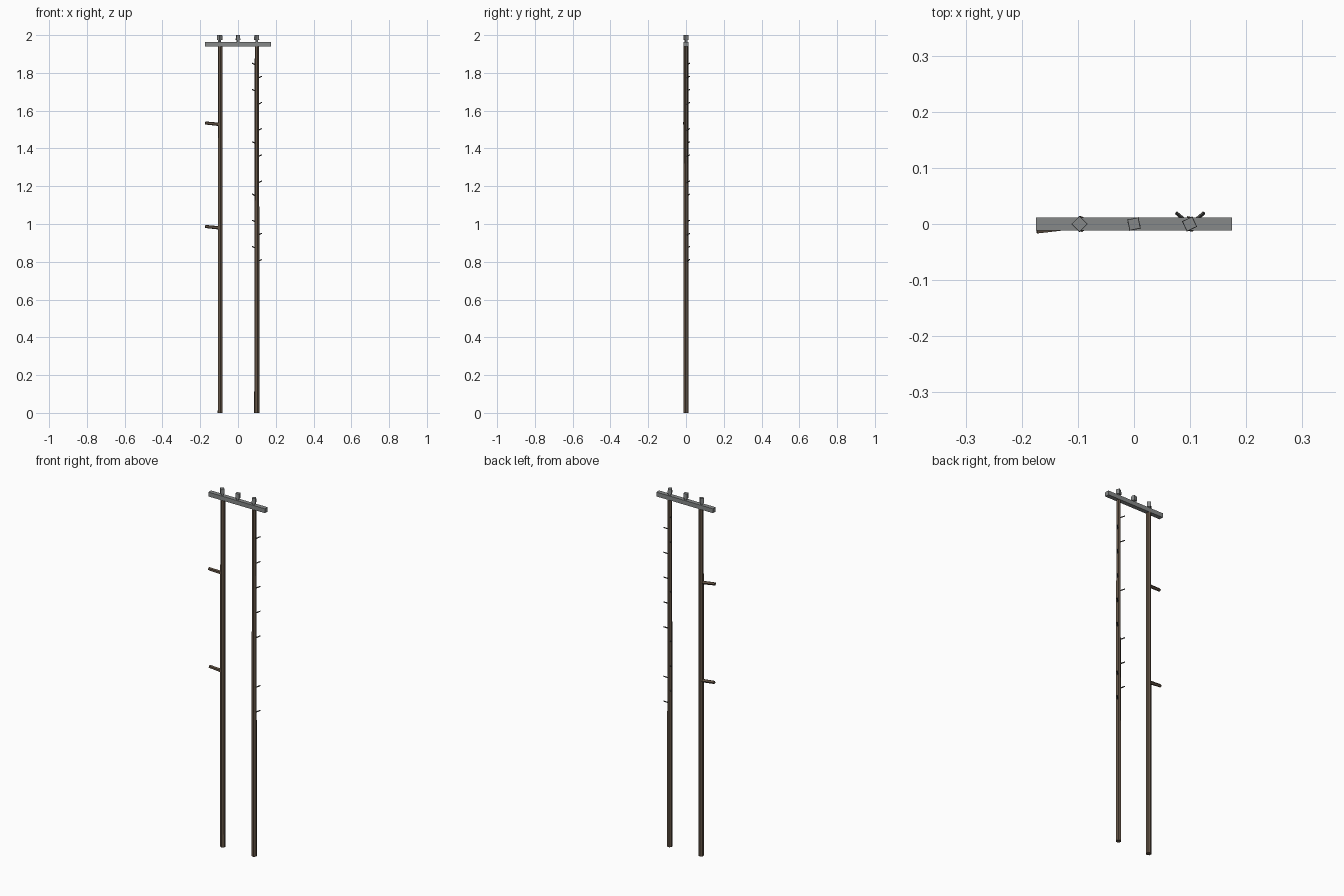
import bpy, math
from mathutils import Vector

if "Cube" in bpy.data.objects:
    bpy.data.objects.remove(bpy.data.objects["Cube"])


def material(name, rgb):
    m = bpy.data.materials.new(name)
    m.diffuse_color = (*rgb, 1)
    m.use_nodes = True
    m.node_tree.nodes["Principled BSDF"].inputs["Base Color"].default_value = m.diffuse_color
    return m


WOOD = material("brown wood", (0.125, 0.088, 0.06))
GREY = material("grey metal", (0.24, 0.25, 0.25))
DARK = material("dark iron", (0.07, 0.07, 0.065))


def rod(name, a, b, r1, r2, sides, mat, spin=0.0):
    """Tapered prism running from point a to point b."""
    a, b = Vector(a), Vector(b)
    d = b - a
    bpy.ops.mesh.primitive_cone_add(vertices=sides, radius1=r1, radius2=r2, depth=d.length)
    o = bpy.context.object
    o.name = name
    o.data.name = name
    for v in o.data.vertices:
        x, y = v.co.x, v.co.y
        v.co.x = x * math.cos(spin) - y * math.sin(spin)
        v.co.y = x * math.sin(spin) + y * math.cos(spin)
    o.rotation_mode = 'QUATERNION'
    o.rotation_quaternion = d.to_track_quat('Z', 'Y')
    o.location = (a + b) / 2
    o.data.materials.append(mat)
    return o


LEFT, RIGHT = -0.094, 0.1

# Two tapered poles
rod("left_pole", (LEFT, 0, 0), (LEFT, 0, 1.95), 0.0145, 0.0125, 6, WOOD, 0.1)
rod("right_pole", (RIGHT, 0, 0), (RIGHT, 0, 1.95), 0.0145, 0.0115, 6, WOOD, 0.3)

# Crossarm
bpy.ops.mesh.primitive_cube_add(size=1, location=(0, 0, 1.951))
arm = bpy.context.object
arm.name = "crossarm"
arm.scale = (0.35, 0.024, 0.024)
arm.data.materials.append(GREY)

# Insulators: narrow stem with a square cap
for x, turn in ((-0.097, 45), (0, 12), (0.099, 25)):
    spin = math.radians(45 + turn)
    rod("insulator_stem", (x, 0, 1.955), (x, 0, 1.976), 0.008, 0.008, 4, GREY, spin)
    rod("insulator_cap", (x, 0, 1.973), (x, 0, 2.0), 0.0145, 0.0135, 4, GREY, spin)

# Branch stubs on the left pole
for z, y in ((1.53, -0.01), (0.982, -0.004)):
    rod("branch_stub", (LEFT, 0, z - 0.003), (-0.1735, y, z + 0.005), 0.0095, 0.0085, 5, WOOD, 0.3)

# Climbing pegs alternating sides of the right pole, some missing
for i in range(16):
    if i in (4, 7, 11):
        continue
    z = 0.805 + i * 0.0693
    s = -1 if i % 2 else 1
    rod("climbing_peg", (RIGHT + s * 0.004, 0.002, z - 0.004),
        (RIGHT + s * 0.025, 0.02, z + 0.007), 0.0035, 0.003, 4, DARK)
